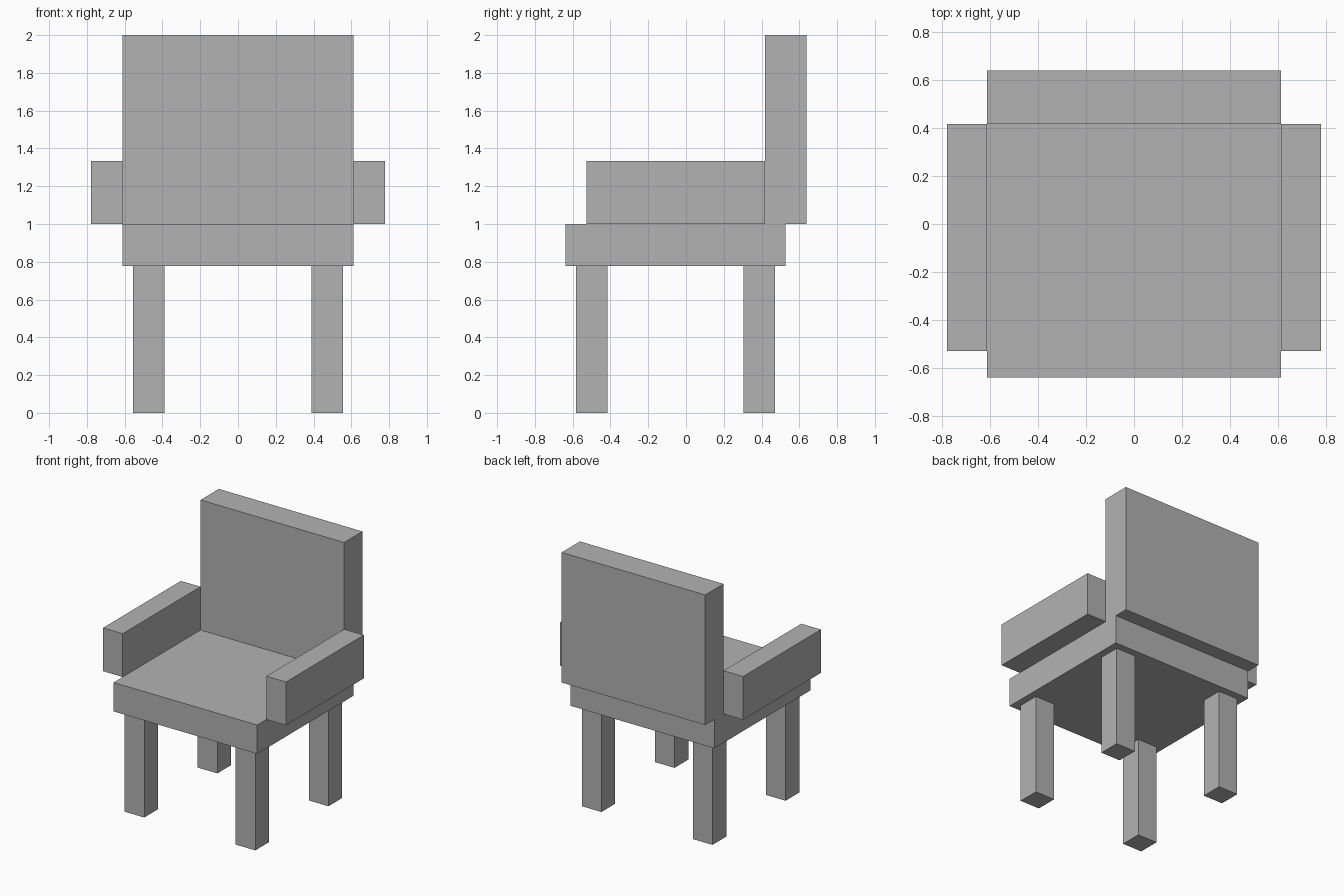
import bpy
from mathutils import Vector

cube = bpy.data.objects.get("Cube")
if cube:
    bpy.data.objects.remove(cube, do_unlink=True)

# One plain grey for the whole chair
grey = bpy.data.materials.new("plain grey")
grey.use_nodes = True
color = (0.448, 0.448, 0.448, 1)
grey.diffuse_color = color
grey.node_tree.nodes["Principled BSDF"].inputs["Base Color"].default_value = color


def box(name, low, high):
    """Box between two opposite corners."""
    low, high = Vector(low), Vector(high)
    bpy.ops.mesh.primitive_cube_add(size=1, location=(low + high) / 2)
    obj = bpy.context.object
    obj.name = name
    obj.scale = high - low
    bpy.ops.object.transform_apply(location=False, rotation=False, scale=True)
    obj.data.materials.append(grey)
    return obj


def mirrored_pair(name, low, high):
    """Left box and its mirror image on the right."""
    box("left_" + name, low, high)
    box("right_" + name, (-high[0], low[1], low[2]), (-low[0], high[1], high[2]))


half_width = 0.611
seat_bottom, seat_top = 0.778, 1.0
back_front = 0.417

# Seat slab and backrest overhanging its rear edge
box("seat", (-half_width, -0.639, seat_bottom), (half_width, 0.528, seat_top))
box("backrest", (-half_width, back_front, seat_top), (half_width, 0.639, 2.0))

# Armrests beside the seat
mirrored_pair("armrest", (half_width, -0.528, seat_top), (0.778, back_front, 1.333))

# Four square legs
leg = 0.167
for end, y in (("front", -0.583), ("back", 0.305)):
    mirrored_pair(end + "_leg", (0.389, y, 0), (0.389 + leg, y + leg, seat_bottom))
